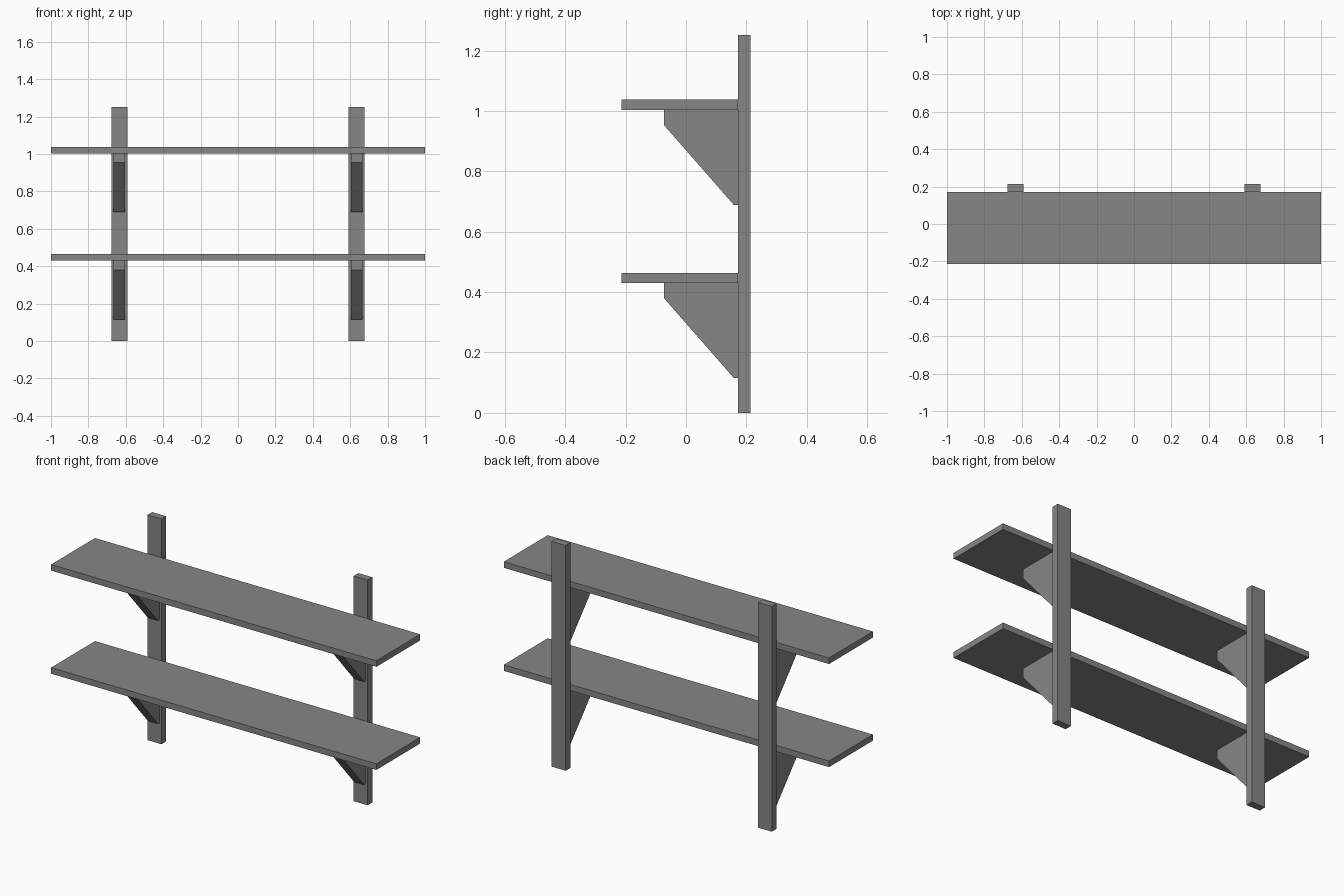
import bpy
import bmesh

cube = bpy.data.objects.get("Cube")
if cube:
    bpy.data.objects.remove(cube, do_unlink=True)

grey = bpy.data.materials.new("mid_grey")
grey.use_nodes = True
colour = (0.24, 0.24, 0.24, 1)
grey.diffuse_color = colour
grey.node_tree.nodes["Principled BSDF"].inputs["Base Color"].default_value = colour


def extrude_profile(name, profile, x_mid, width):
    """Extrude a (y, z) side profile along x, centred on x_mid."""
    bm = bmesh.new()
    face = bm.faces.new([bm.verts.new((x_mid - width / 2, y, z)) for y, z in profile])
    result = bmesh.ops.extrude_face_region(bm, geom=[face])
    verts = [v for v in result["geom"] if isinstance(v, bmesh.types.BMVert)]
    bmesh.ops.translate(bm, verts=verts, vec=(width, 0, 0))
    bmesh.ops.recalc_face_normals(bm, faces=bm.faces)
    mesh = bpy.data.meshes.new(name)
    bm.to_mesh(mesh)
    bm.free()
    mesh.materials.append(grey)
    obj = bpy.data.objects.new(name, mesh)
    bpy.context.collection.objects.link(obj)
    return obj


def rectangle(y0, y1, z0, z1):
    return [(y0, z0), (y1, z0), (y1, z1), (y0, z1)]


FRONT, WALL, BACK = -0.213, 0.172, 0.213
HEIGHT = 1.252
POST_X = 0.634
SHELVES = {"lower": 0.43, "upper": 1.003}  # undersides

# Upright posts
for side, sign in (("left", 1), ("right", -1)):
    extrude_profile(f"{side}_post", rectangle(WALL, BACK, 0, HEIGHT), sign * POST_X, 0.086)

# Shelf boards, each on a pair of tapered brackets
for level, z in SHELVES.items():
    extrude_profile(f"{level}_shelf", rectangle(FRONT, WALL, z, z + 0.034), 0, 2)
    bracket = [(WALL, z), (-0.073, z), (-0.073, z - 0.05),
               (0.158, z - 0.314), (WALL, z - 0.314)]
    for side, sign in (("left", 1), ("right", -1)):
        extrude_profile(f"{level}_{side}_bracket", bracket, sign * POST_X, 0.062)
